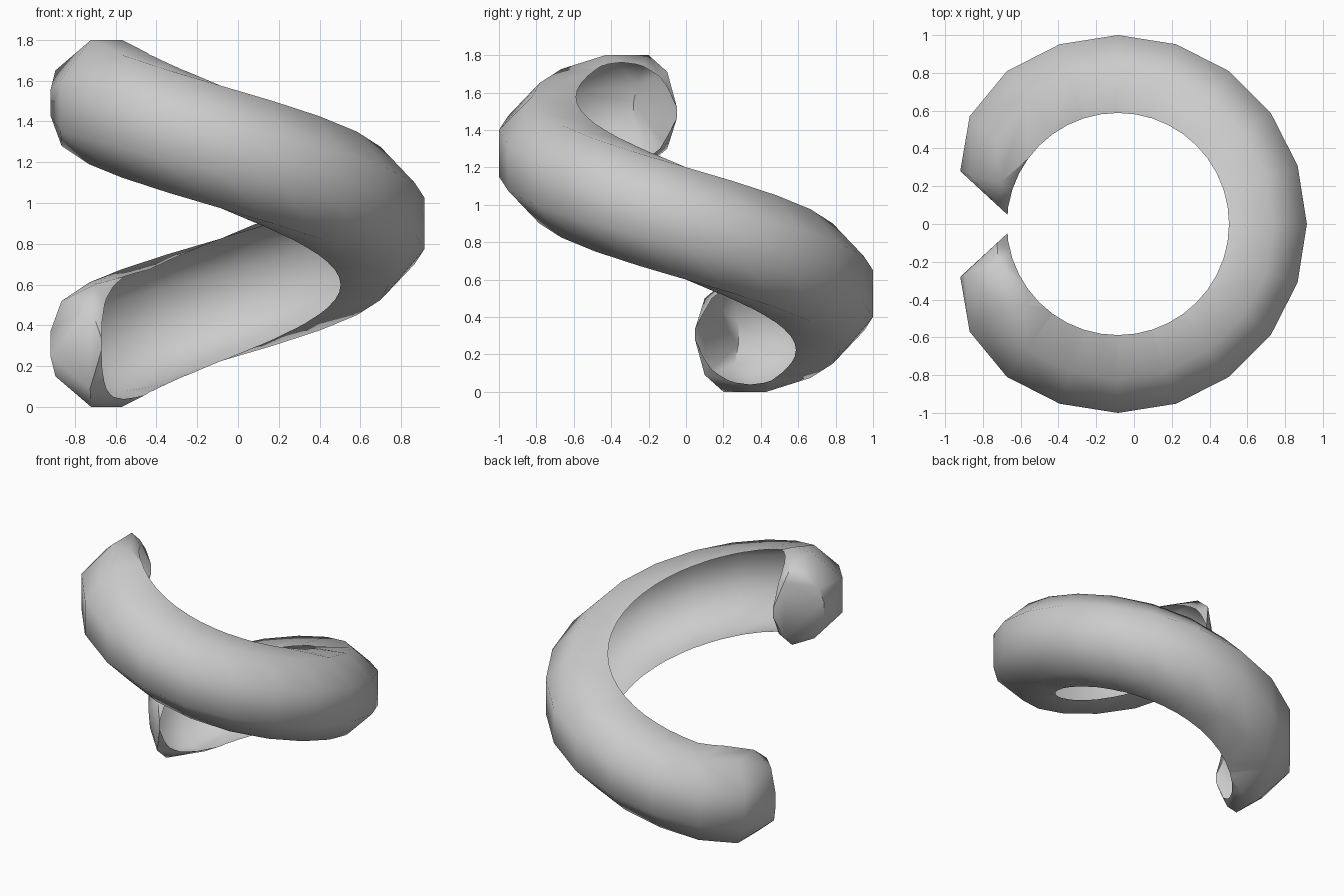
import bpy, bmesh, math
from mathutils import Vector

if "Cube" in bpy.data.objects:
    bpy.data.objects.remove(bpy.data.objects["Cube"])

CX = -0.085            # axis of the coil
R, TUBE = 0.70, 0.325  # path radius, octagon corner radius
BORE = 0.588           # radius of the open inner side
STEPS, SPAN = 16, math.radians(288)


def ring(k):
    """Octagonal section at step k of the helix, from the low end to the high end."""
    a = SPAN / 2 - SPAN * k / STEPS
    z = 0.3 + 1.2 * k / STEPS
    pts = []
    for i in range(8):
        b = math.radians(22.5 + 45 * i)
        r = R + TUBE * math.cos(b)
        pts.append(Vector((r * math.cos(a), r * math.sin(a), z + TUBE * math.sin(b))))
    return pts


def make(name, bm):
    bmesh.ops.recalc_face_normals(bm, faces=bm.faces)
    me = bpy.data.meshes.new(name)
    bm.to_mesh(me)
    bm.free()
    ob = bpy.data.objects.new(name, me)
    ob.location.x = CX
    bpy.context.collection.objects.link(ob)
    return ob


# Blunt rounded end: last full section, then the nose
NOSE = [(-0.785, 0.57, 0.2), (-0.785, 0.57, 0.45), (-0.635, 0.43, 0.0),
        (-0.485, 0.43, 0.0), (-0.645, 0.43, 0.61), (-0.5, 0.43, 0.61),
        (-0.835, 0.28, 0.37), (-0.835, 0.28, 0.25), (-0.81, 0.26, 0.15),
        (-0.635, 0.2, 0.0), (-0.78, 0.25, 0.52), (-0.62, 0.22, 0.6),
        (-0.64, 0.1, 0.09), (-0.64, 0.1, 0.5), (-0.575, 0.04, 0.31),
        (-0.45, 0.12, 0.31)]


def add_end(bm, k, flip):
    """Hull of section k and the nose; the upper end is turned half round."""
    tmp = bmesh.new()
    base = [tmp.verts.new(p) for p in ring(k)]
    for t in NOSE:
        tmp.verts.new((t[0], -t[1], 1.8 - t[2]) if flip else t)
    bmesh.ops.convex_hull(tmp, input=tmp.verts)
    for f in tmp.faces:
        if not all(v in base for v in f.verts):
            bm.faces.new([bm.verts.new(v.co) for v in f.verts])
    tmp.free()


# Octagonal tube along the helix, closed by the two ends
bm = bmesh.new()
rings = [[bm.verts.new(p) for p in ring(k)] for k in range(1, STEPS)]
for a, b in zip(rings, rings[1:]):
    for i in range(8):
        j = (i + 1) % 8
        bm.faces.new((a[i], a[j], b[j], b[i]))
add_end(bm, 1, False)
add_end(bm, STEPS - 1, True)
bmesh.ops.remove_doubles(bm, verts=bm.verts, dist=1e-4)
coil = make("coil", bm)

# Round core that opens the inner side of the coil
bm = bmesh.new()
bmesh.ops.create_cone(bm, cap_ends=True, segments=40, radius1=BORE,
                      radius2=BORE, depth=4)
core = make("core_cutter", bm)
core.hide_render = True
m = coil.modifiers.new("bore", 'BOOLEAN')
m.object, m.operation, m.solver = core, 'DIFFERENCE', 'EXACT'

# Apply the cut
bpy.context.view_layer.update()
dg = bpy.context.evaluated_depsgraph_get()
shell = bpy.data.meshes.new_from_object(coil.evaluated_get(dg))
coil.modifiers.clear()
coil.data = shell
bpy.data.objects.remove(core)

# Leave the inner side open, so the coil is a hollow channel
bm = bmesh.new()
bm.from_mesh(shell)
inner = [f for f in bm.faces
         if all(v.co.xy.length < BORE + 0.001 for v in f.verts)]
bmesh.ops.delete(bm, geom=inner, context='FACES')
bm.to_mesh(shell)
bm.free()

bpy.context.view_layer.objects.active = coil
coil.select_set(True)
bpy.ops.object.shade_smooth_by_angle(angle=math.radians(52))
